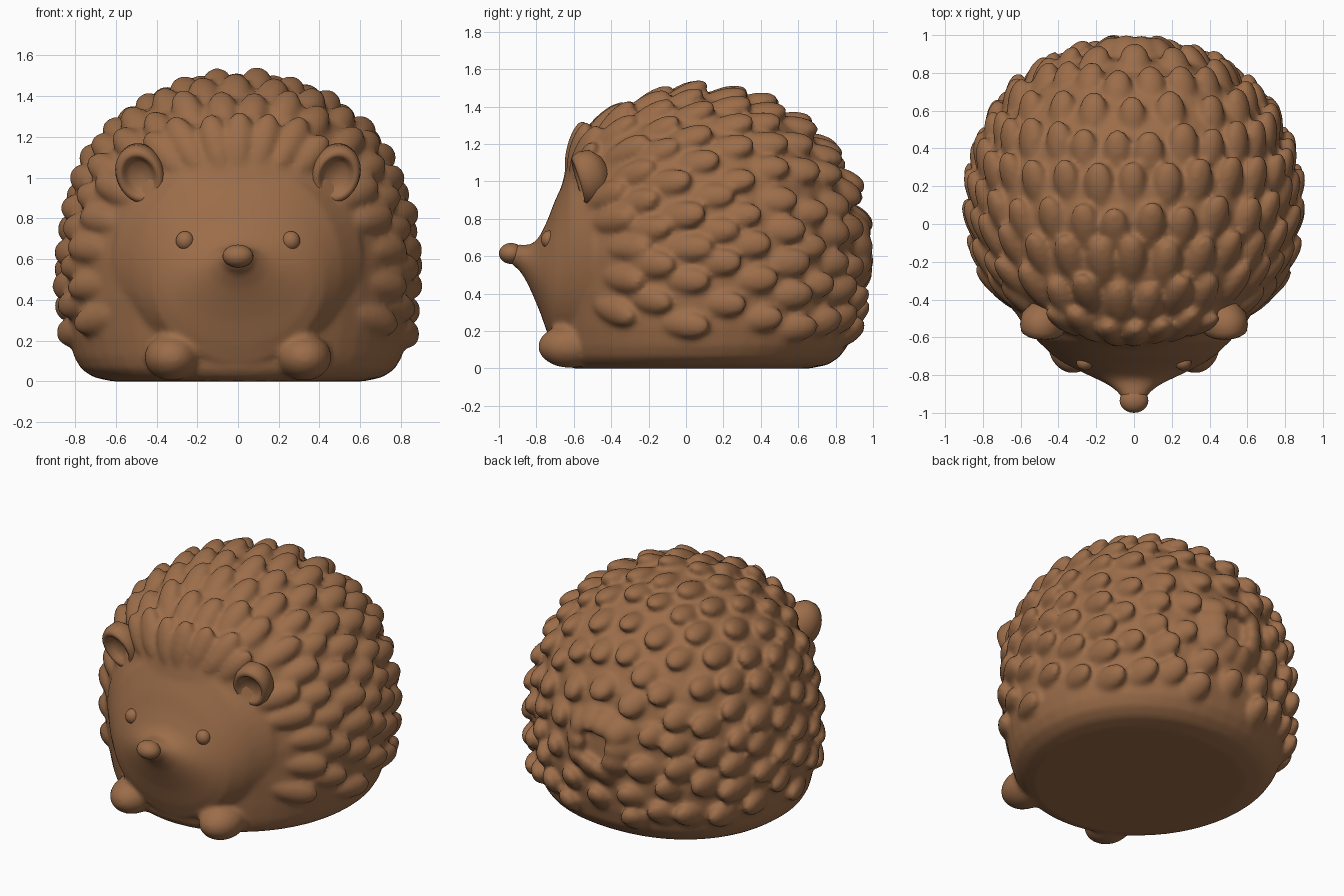
import bpy, bmesh, math, random
from mathutils import Vector, Matrix
from mathutils.bvhtree import BVHTree

random.seed(4)
cube = bpy.data.objects.get("Cube")
if cube:
    bpy.data.objects.remove(cube, do_unlink=True)

brown = bpy.data.materials.new("warm brown")
brown.use_nodes = True
COLOUR = (0.33, 0.152, 0.067, 1)
brown.diffuse_color = COLOUR
for node in brown.node_tree.nodes:
    if node.type == "BSDF_PRINCIPLED":
        node.inputs["Base Color"].default_value = COLOUR
        node.inputs["Roughness"].default_value = 0.7


def loft(bm, rings):
    """Skin closed rings of points and cap both ends."""
    loops = [[bm.verts.new(p) for p in ring] for ring in rings]
    n = len(loops[0])
    for a, b in zip(loops, loops[1:]):
        for i in range(n):
            j = (i + 1) % n
            bm.faces.new((a[i], a[j], b[j], b[i]))
    bm.faces.new(loops[0][::-1])
    bm.faces.new(loops[-1])
    bmesh.ops.recalc_face_normals(bm, faces=bm.faces[:])


def circle(n=48):
    return [(math.cos(2 * math.pi * i / n), math.sin(2 * math.pi * i / n)) for i in range(n)]


def ball(bm, centre, size, u=24, v=16):
    m = Matrix.Translation(centre) @ Matrix.Diagonal((*size, 1))
    bmesh.ops.create_uvsphere(bm, u_segments=u, v_segments=v, radius=1, matrix=m)


def finish(bm, name):
    mesh = bpy.data.meshes.new(name)
    for f in bm.faces:
        f.smooth = True
    bm.to_mesh(mesh)
    bm.free()
    mesh.materials.append(brown)
    ob = bpy.data.objects.new(name, mesh)
    bpy.context.collection.objects.link(ob)
    return ob


# Torso: height, half width, front y, back y
MID_Y = 0.08
sections = [
    (0.0, 0.62, -0.60, 0.66), (0.02, 0.71, -0.66, 0.76), (0.06, 0.77, -0.69, 0.82),
    (0.12, 0.805, -0.70, 0.865), (0.22, 0.83, -0.71, 0.895), (0.4, 0.85, -0.73, 0.92),
    (0.6, 0.85, -0.74, 0.925), (0.8, 0.82, -0.71, 0.91), (1.0, 0.765, -0.66, 0.855),
    (1.12, 0.70, -0.63, 0.785), (1.22, 0.62, -0.575, 0.70), (1.32, 0.5, -0.45, 0.58),
    (1.4, 0.36, -0.29, 0.43), (1.45, 0.19, -0.1, 0.27), (1.475, 0.06, 0.02, 0.14),
]


def torso_point(c, s, z, w, front, back):
    """Elliptical in front, slightly squarer behind."""
    if s <= 0:
        return Vector((w * c, MID_Y + s * (MID_Y - front), z))
    return Vector((math.copysign(abs(c) ** 0.92, c) * w, MID_Y + s ** 0.92 * (back - MID_Y), z))


body = bmesh.new()
loft(body, [[torso_point(c, s, *section) for c, s in circle()] for section in sections])
torso_surface = BVHTree.FromBMesh(body)

# Snout and cheeks: y, half width, half height, axis height
snout = [(-0.94, 0.055, 0.05, 0.61), (-0.89, 0.085, 0.07, 0.595), (-0.85, 0.14, 0.1, 0.56),
         (-0.82, 0.2, 0.135, 0.53), (-0.78, 0.285, 0.205, 0.505), (-0.74, 0.365, 0.305, 0.49),
         (-0.7, 0.425, 0.405, 0.495), (-0.62, 0.51, 0.51, 0.56), (-0.5, 0.61, 0.55, 0.6),
         (-0.35, 0.66, 0.5, 0.58), (-0.2, 0.62, 0.45, 0.56)]
loft(body, [[Vector((w * c, y, h + r * s)) for c, s in circle()] for y, w, r, h in snout])
face_surface = BVHTree.FromBMesh(body)

# Front feet
for side in (-1, 1):
    ball(body, (side * 0.325, -0.62, 0.118), (0.135, 0.172, 0.115))

# Nose
nose = bmesh.new()
ball(nose, (0, -0.935, 0.615), (0.076, 0.065, 0.056))
finish(nose, "nose")

# Eyes and cupped ears
ear_profile = [(0.008, 0.0), (0.05, -0.008), (0.068, -0.025), (0.08, -0.048), (0.095, -0.056),
               (0.111, -0.045), (0.12, -0.01), (0.114, 0.05), (0.07, 0.1), (0.01, 0.12)]
ear_centres = []
for side, label in ((-1, "right"), (1, "left")):
    hit = face_surface.ray_cast(Vector((side * 0.26, -2, 0.69)), Vector((0, 1, 0)))[0]
    eye = bmesh.new()
    ball(eye, hit + Vector((0, 0.012, 0)), (0.045, 0.042, 0.047))
    finish(eye, label + "_eye")

    centre = Vector((side * 0.48, -0.525, 1.02))
    ear_centres.append(centre)
    ear = bmesh.new()
    loft(ear, [[Vector((r * c, d, 1.25 * r * s)) for c, s in circle(32)] for r, d in ear_profile])
    ear.transform(Matrix.Translation(centre)
                  @ Matrix.Rotation(side * math.radians(10), 4, "Z")
                  @ Matrix.Rotation(side * math.radians(15), 4, "Y")
                  @ Matrix.Rotation(math.radians(18), 4, "X"))
    finish(ear, label + "_ear")


def add_spine(bm, place, normal, along, half_length, width, lift):
    """A rounded teardrop lying back along the body with its tip raised."""
    axis = (along * math.cos(lift) + normal * math.sin(lift)).normalized()
    across = axis.cross(normal).normalized()
    up = across.cross(axis)
    made = bmesh.ops.create_uvsphere(bm, u_segments=16, v_segments=12, radius=1)["verts"]
    for v in made:
        taper = 0.9 + 0.12 * v.co.z
        v.co = (place + across * v.co.x * width * taper + up * v.co.y * width * 0.7 * taper
                + axis * v.co.z * half_length)


# Spines: staggered rings around the face axis, from hairline to rump
CORE = Vector((0, MID_Y, 0.65))
ROWS = 10
for row in range(ROWS):
    t = row / (ROWS - 1)
    count = 28 if t < 0.6 else 20 if t < 0.85 else 10
    for k in range(count):
        phi = 2 * math.pi * (k + 0.5 * (row % 2)) / count + math.pi / 2
        phi += random.uniform(-0.02, 0.02)
        start = 60 - 20 * max(0, math.sin(phi))
        theta = math.radians(start + (168 - start) * t + random.uniform(-2, 2))
        radial = Vector((math.cos(phi), 0, math.sin(phi)))
        forward = Vector((0, -1, 0))
        ray = forward * math.cos(theta) + radial * math.sin(theta)
        place, normal = torso_surface.ray_cast(CORE + ray * 3, -ray)[:2]
        if place is None or place.z < (0.14 if place.y > 0.3 else 0.21):
            continue
        if any((place - e).length < 0.15 for e in ear_centres):
            continue
        along = radial * math.cos(theta) - forward * math.sin(theta)
        along = (along - normal * along.dot(normal)).normalized()
        size = random.uniform(0.93, 1.07)
        add_spine(body, place - normal * 0.005, normal, along,
                  (0.155 - 0.04 * t) * size, (0.077 + 0.01 * t) * size,
                  math.radians(11 + 26 * t))

# Torso, face, feet and spines fuse into one soft skin
body_ob = finish(body, "spiny_body")
remesh = body_ob.modifiers.new("fuse", "REMESH")
remesh.mode = "VOXEL"
remesh.voxel_size = 0.016
remesh.use_smooth_shade = True
soften = body_ob.modifiers.new("soften", "SMOOTH")
soften.factor = 0.5
soften.iterations = 8
